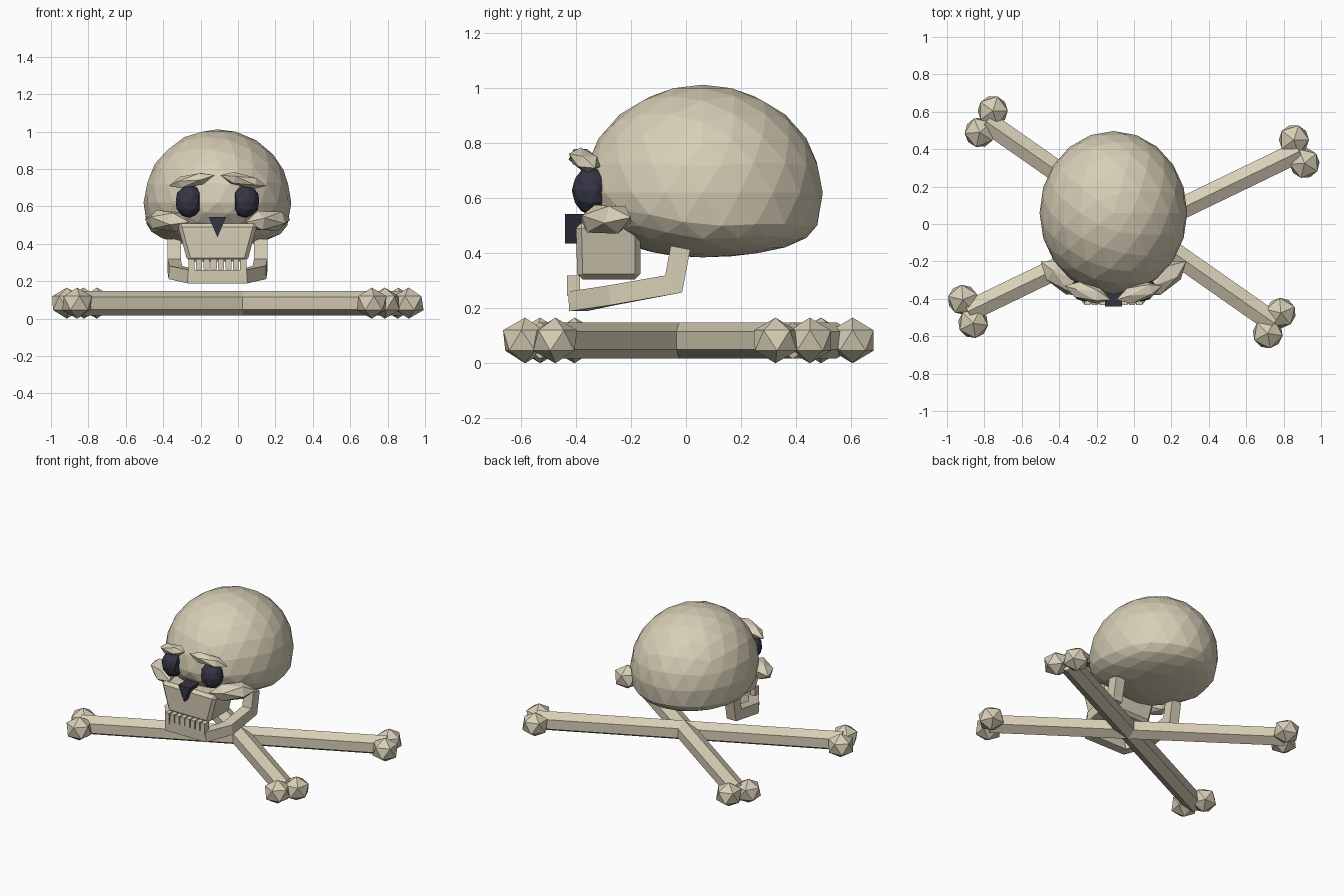
import bpy, bmesh, math
from mathutils import Vector, Matrix, Euler

if "Cube" in bpy.data.objects:
    bpy.data.objects.remove(bpy.data.objects["Cube"])

CX = -0.11  # skull centre line


def material(name, rgb):
    m = bpy.data.materials.new(name)
    m.diffuse_color = (*rgb, 1)
    m.use_nodes = True
    m.node_tree.nodes["Principled BSDF"].inputs["Base Color"].default_value = m.diffuse_color
    return m


BONE = material("bone", (0.68, 0.62, 0.47))
DARK = material("dark_socket", (0.035, 0.035, 0.06))


def finish(name, bm, mat):
    bmesh.ops.recalc_face_normals(bm, faces=bm.faces)
    me = bpy.data.meshes.new(name)
    bm.to_mesh(me)
    bm.free()
    me.materials.append(mat)
    ob = bpy.data.objects.new(name, me)
    bpy.context.collection.objects.link(ob)
    return ob


def blob(name, loc, radii, mat, level=1, rot=(0, 0, 0), shape=None, lengthwise=False):
    """Faceted ellipsoid, optionally pointed along x and reshaped."""
    bm = bmesh.new()
    bmesh.ops.create_icosphere(bm, subdivisions=level, radius=1)
    r = Euler(rot).to_matrix()
    for v in bm.verts:
        p = v.co.copy()
        if lengthwise:
            p = Vector((p.z, p.y, -p.x))
        if shape:
            p = shape(p)
        v.co = Vector(loc) + r @ Vector([a * b for a, b in zip(p, radii)])
    return finish(name, bm, mat)


def loft(name, rings, mat):
    """Skin a list of equal-sized rings and cap both ends."""
    bm = bmesh.new()
    rows = [[bm.verts.new(p) for p in ring] for ring in rings]
    n = len(rows[0])
    for a, b in zip(rows, rows[1:]):
        for i in range(n):
            j = (i + 1) % n
            bm.faces.new((a[i], a[j], b[j], b[i]))
    bm.faces.new(rows[0])
    bm.faces.new(rows[-1])
    return finish(name, bm, mat)


def rect(x, hx, y0, y1, z):
    return [(x - hx, y0, z), (x + hx, y0, z), (x + hx, y1, z), (x - hx, y1, z)]


# Cranium: dome above, flattened base that lifts toward the face
def skull_shape(p):
    if p.z < 0:
        power = 0.52 + 0.6 * max(0, -p.y)
        p.z = -0.6 * abs(p.z) ** power
    return p


blob("cranium", (CX, 0.06, 0.62), (0.395, 0.437, 0.392), BONE, level=3, shape=skull_shape)

# Eyes, brows and cheekbones on both sides
for s, side in ((-1, "left"), (1, "right")):
    def flat_inner(p, s=s):
        p.x = s * max(p.x * s, -0.72)
        return p
    blob(side + "_eye_socket", (CX + s * 0.15, -0.345, 0.627), (0.077, 0.07, 0.088),
         DARK, level=2, shape=flat_inner)
    blob(side + "_brow", (CX + s * 0.138, -0.368, 0.738), (0.132, 0.05, 0.038), BONE,
         rot=(0, s * 0.22, s * 0.3), lengthwise=True)
    blob(side + "_cheekbone", (CX + s * 0.27, -0.29, 0.523), (0.15, 0.07, 0.062), BONE,
         rot=(0, -s * 0.05, s * 0.65), lengthwise=True)

# Nose wedge
loft("nose_hole", [[(CX - 0.046, y, 0.543), (CX + 0.046, y, 0.543), (CX, y, 0.435)]
                   for y in (-0.44, -0.34)], DARK)

# Tapered upper jaw with a small chamfer
upper = loft("upper_jaw", [rect(CX, 0.16, -0.395, -0.165, 0.305),
                           rect(CX, 0.215, -0.4, -0.165, 0.51)], BONE)
bev = upper.modifiers.new("chamfer", 'BEVEL')
bev.width = 0.02
bev.segments = 1

# Row of teeth, longer at the corners
for i in range(8):
    x = CX + (i - 3.5) * 0.0395
    low = 0.245 if i in (0, 7) else 0.262
    loft("tooth_%d" % (i + 1), [rect(x, 0.0165, -0.432, -0.385, low),
                               rect(x, 0.0165, -0.432, -0.385, 0.318)], BONE)

# Lower jaw: square bar swept in a U with upright ends
half = [((0.232, -0.02, 0.42), (1, 0, 0)),
        ((0.232, -0.045, 0.288), (1, 0, 0)),
        ((0.225, -0.27, 0.247), (0.97, -0.25, 0)),
        ((0.14, -0.395, 0.225), (0.5, -0.87, 0))]
path = half + [((-p[0], p[1], p[2]), (-n[0], n[1], n[2])) for p, n in reversed(half)]
pts = [Vector(p) for p, n in path]
rings = []
for i, (p, n) in enumerate(path):
    before = pts[i] - pts[max(i - 1, 0)]
    after = pts[min(i + 1, len(pts) - 1)] - pts[i]
    a = before.normalized() if before.length else after.normalized()
    b = after.normalized() if after.length else a
    out = Vector(n).normalized()
    up = out.cross((a + b).normalized()).normalized()
    h = 0.036 / max((a + b).length / 2, 0.75) if i in (1, 6) else 0.036
    c = pts[i] + Vector((CX, 0, 0))
    rings.append([c + out * 0.036 * k + up * h * m
                  for k, m in ((-1, -1), (1, -1), (1, 1), (-1, 1))])
loft("lower_jaw", rings, BONE)

# Crossed bones: six-sided shafts with two knobs at each end
BZ = 0.083
bones = [(((-0.755, 0.605), (-0.825, 0.49)), ((0.785, -0.475), (0.715, -0.585))),
         (((0.855, 0.45), (0.912, 0.325)), ((-0.915, -0.405), (-0.86, -0.53)))]
for b, ends in enumerate(bones):
    tips = [(Vector((*e[0], BZ)) + Vector((*e[1], BZ))) / 2 for e in ends]
    across = (tips[1] - tips[0]).normalized().cross(Vector((0, 0, 1)))
    section = [across * 0.066 * math.sin(k * math.pi / 3)
               + Vector((0, 0, 0.066 * math.cos(k * math.pi / 3))) for k in range(6)]
    loft("bone_shaft_%d" % (b + 1), [[t + q for q in section] for t in tips], BONE)
    for e, pair in enumerate(ends):
        for k, (x, y) in enumerate(pair):
            blob("bone_%d_knob_%d" % (b + 1, e * 2 + k + 1), (x, y, BZ),
                 (0.09, 0.09, 0.083), BONE, rot=(0, 0, 0.7 * k + 0.4 * e))
